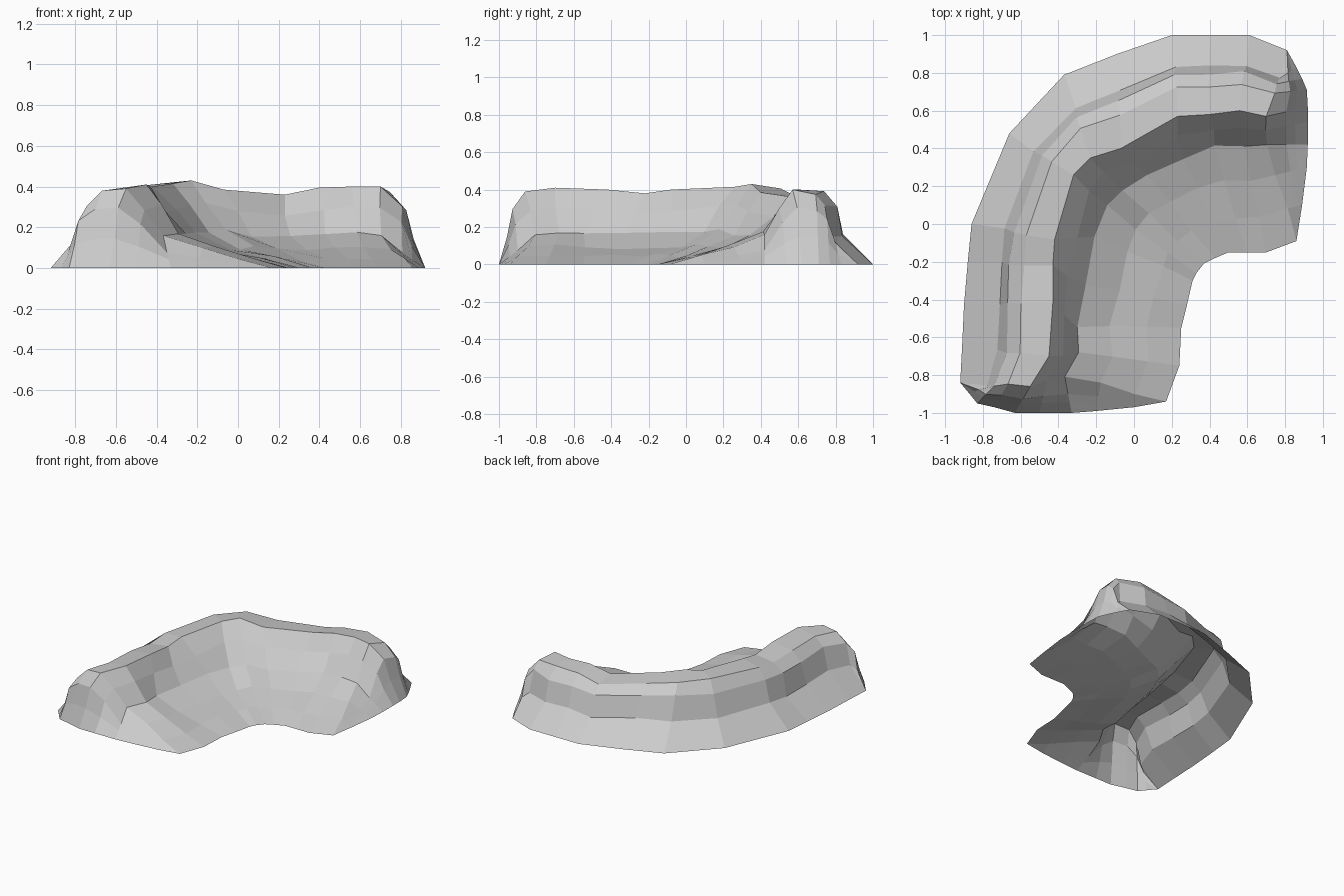
import bpy, bmesh, random
from mathutils import Vector

if "Cube" in bpy.data.objects:
    bpy.data.objects.remove(bpy.data.objects["Cube"])

random.seed(4)

# Stations along the bend: outer base, ridge inner edge, cliff foot, inner base, ridge height
stations = [
    (-.92, -.84, -.55, -.86, -.36, -.80, .17, -.94, .39),
    (-.91, -.65, -.45, -.70, -.30, -.68, .24, -.75, .41),
    (-.90, -.43, -.43, -.42, -.31, -.54, .25, -.55, .40),
    (-.88, -.20, -.43, -.22, -.26, -.33, .28, -.43, .38),
    (-.86, .00, -.42, -.08, -.20, -.06, .31, -.30, .40),
    (-.66, .48, -.32, .26, -.14, .09, .33, -.26, .415),
    (-.37, .79, -.23, .35, -.07, .18, .37, -.21, .43),
    (-.09, .90, -.07, .40, .06, .25, .43, -.18, .385),
    (.20, 1.0, .23, .57, .25, .35, .50, -.15, .36),
    (.40, 1.0, .40, .58, .43, .41, .60, -.15, .395),
    (.61, 1.0, .56, .60, .58, .42, .70, -.15, .40),
    (.81, .92, .70, .57, .70, .42, .86, -.09, .40),
]
# Where each profile point sits: (segment, fraction, height), height relative to the ridge
profile = [(0, 0, 0), (0, .40, .39), (0, .50, .79), (0, .66, .96), (1, 0, 1.0),
           (1, .50, .74), (2, 0, .42), (2, .33, .24), (2, .68, .12), (2, 1, 0)]
# Ground outlines of the two ends, one point per profile point
south_ground = [(-.92, -.84), (-.87, -.90), (-.83, -.95), (-.74, -.97), (-.63, -1.0),
                (-.50, -1.0), (-.33, -1.0), (-.20, -.99), (0, -.97), (.17, -.94)]
east_ground = [(.81, .92), (.86, .83), (.89, .77), (.915, .71), (.92, .62),
               (.92, .54), (.92, .42), (.915, .30), (.89, .10), (.86, -.09)]


def section(s):
    pts = [Vector((s[i], s[i + 1], 0)) for i in (0, 2, 4, 6)]
    out = []
    for seg, t, h in profile:
        p = pts[seg].lerp(pts[seg + 1], t)
        p.z = h * s[8]
        if 0 < h < 1:
            k = .010
            p += Vector((random.uniform(-k, k), random.uniform(-k, k), random.uniform(-k, k)))
        out.append(p)
    return out


def end_rows(sec, ground):
    """End wall: steep under the ridge, a gully at the cliff foot, gentle on the apron."""
    rows = []
    for t, k in ((.48, .76), (.70, .37), (1, 0)):
        row = []
        for i, (a, g) in enumerate(zip(sec, ground)):
            p = a.lerp(Vector((*g, 0)), t)
            if i < 6:
                p.z = a.z * k
            elif i == 6:
                p.z = a.z * (1 - t) * .9
            row.append(p)
        rows.append(row)
    return rows


rows = [section(s) for s in stations]
rows = end_rows(rows[0], south_ground)[::-1] + rows + end_rows(rows[-1], east_ground)

# Curved ridge shell, open underneath
bm = bmesh.new()
grid = [[bm.verts.new(p) for p in r] for r in rows]
for a, b in zip(grid, grid[1:]):
    for i in range(len(a) - 1):
        bm.faces.new((a[i], a[i + 1], b[i + 1], b[i]))
bmesh.ops.remove_doubles(bm, verts=bm.verts, dist=.001)
bmesh.ops.recalc_face_normals(bm, faces=bm.faces)
if sum(f.normal.z for f in bm.faces) < 0:
    bmesh.ops.reverse_faces(bm, faces=bm.faces)
mesh = bpy.data.meshes.new("curved_cliff_ridge")
bm.to_mesh(mesh)
bm.free()
bpy.context.collection.objects.link(bpy.data.objects.new("curved_cliff_ridge", mesh))
